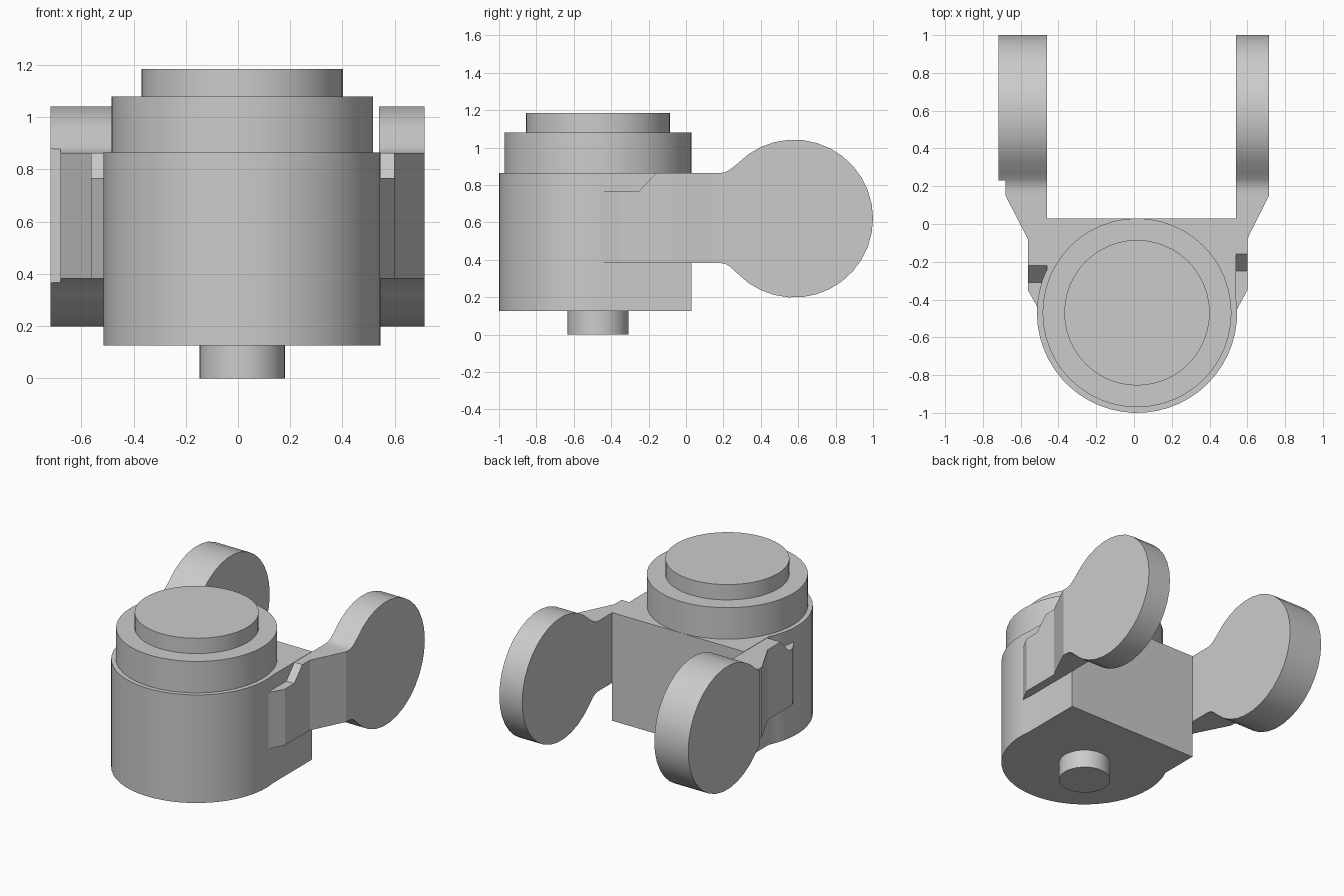
import bpy, bmesh
from math import sin, cos, pi, radians, atan2

if "Cube" in bpy.data.objects:
    bpy.data.objects.remove(bpy.data.objects["Cube"])

grey = bpy.data.materials.new("plain grey")
grey.use_nodes = True
grey.diffuse_color = (0.6, 0.6, 0.6, 1)
grey.node_tree.nodes["Principled BSDF"].inputs["Base Color"].default_value = (0.6, 0.6, 0.6, 1)

CX, CY = 0.016, -0.47  # shared axis of the round parts


def arc(cx, cy, r, start, end, steps):
    angles = [start + (end - start) * i / steps for i in range(steps + 1)]
    return [(cx + r * cos(a), cy + r * sin(a)) for a in angles]


def finish(name, bm):
    bmesh.ops.recalc_face_normals(bm, faces=bm.faces)
    mesh = bpy.data.meshes.new(name)
    bm.to_mesh(mesh)
    bm.free()
    mesh.materials.append(grey)
    mesh.shade_smooth()
    mesh.set_sharp_from_angle(angle=radians(25))
    obj = bpy.data.objects.new(name, mesh)
    bpy.context.collection.objects.link(obj)
    return obj


def prism(points, to_3d, low, high):
    """Extrude a flat outline between two levels."""
    bm = bmesh.new()
    a = [bm.verts.new(to_3d(u, v, low)) for u, v in points]
    b = [bm.verts.new(to_3d(u, v, high)) for u, v in points]
    bm.faces.new(a)
    bm.faces.new(b)
    n = len(points)
    for i in range(n):
        j = (i + 1) % n
        bm.faces.new((a[i], a[j], b[j], b[i]))
    return bm


def upright(u, v, h):
    return (u, v, h)


def sideways(u, v, h):
    return (h, u, v)


# Round tiers and the peg under the body
def tier(name, r, low, high):
    finish(name, prism(arc(CX, CY, r, 0, 2 * pi, 48)[:-1], upright, low, high))


tier("bottom_peg", 0.163, 0, 0.14)
tier("upper_tier", 0.5, 0.85, 1.08)
tier("top_cap", 0.385, 1.07, 1.185)

# Main body: round at the front, squared off at the back
left_x, right_x, back_y = -0.46, 0.54, 0.03
R = 0.53
dl, dr = CX - left_x, right_x - CX
start = pi - atan2((R * R - dl * dl) ** 0.5, dl)
end = 2 * pi + atan2((R * R - dr * dr) ** 0.5, dr)
outline = arc(CX, CY, R, start, end, 32) + [(right_x, back_y), (left_x, back_y)]
finish("main_body", prism(outline, upright, 0.125, 0.865))


# Arms: a neck with a notched front end and a large disc at the back
def arm(name, inner, shift, widths):
    lower = [(-0.46, 0.383), (0.18, 0.383), (0.21, 0.378), (0.235, 0.363)]
    disc = arc(0.578, 0.62, 0.422, -radians(136), radians(136), 26)
    upper = [(0.235, 0.882), (0.21, 0.868), (0.18, 0.863),
             (-0.16 + shift, 0.863), (-0.25 + shift, 0.768), (-0.46, 0.768)]
    outer = widths[-1][1]
    bm = prism(lower + disc + upper, sideways, inner, outer)
    # Cut across the arm where its thickness changes, then taper the outside
    for y, _ in widths[1:-1]:
        bmesh.ops.bisect_plane(bm, geom=bm.verts[:] + bm.edges[:] + bm.faces[:],
                               dist=1e-5, plane_co=(0, y, 0), plane_no=(0, 1, 0))
    for vert in bm.verts:
        if abs(vert.co.x - outer) > 1e-4:
            continue
        for (y0, x0), (y1, x1) in zip(widths, widths[1:]):
            if y0 - 1e-5 <= vert.co.y <= y1 + 1e-5:
                vert.co.x = x0 + (x1 - x0) * (vert.co.y - y0) / (y1 - y0)
                break
    finish(name, bm)


arm("left_arm", right_x, 0,
    [(-0.46, 0.541), (-0.35, 0.6), (-0.08, 0.6), (0.15, 0.714), (1.1, 0.714)])
arm("right_arm", left_x, -0.06,
    [(-0.46, -0.5), (-0.35, -0.562), (-0.08, -0.562), (0.15, -0.68),
     (0.229, -0.68), (0.23, -0.717), (1.1, -0.717)])
